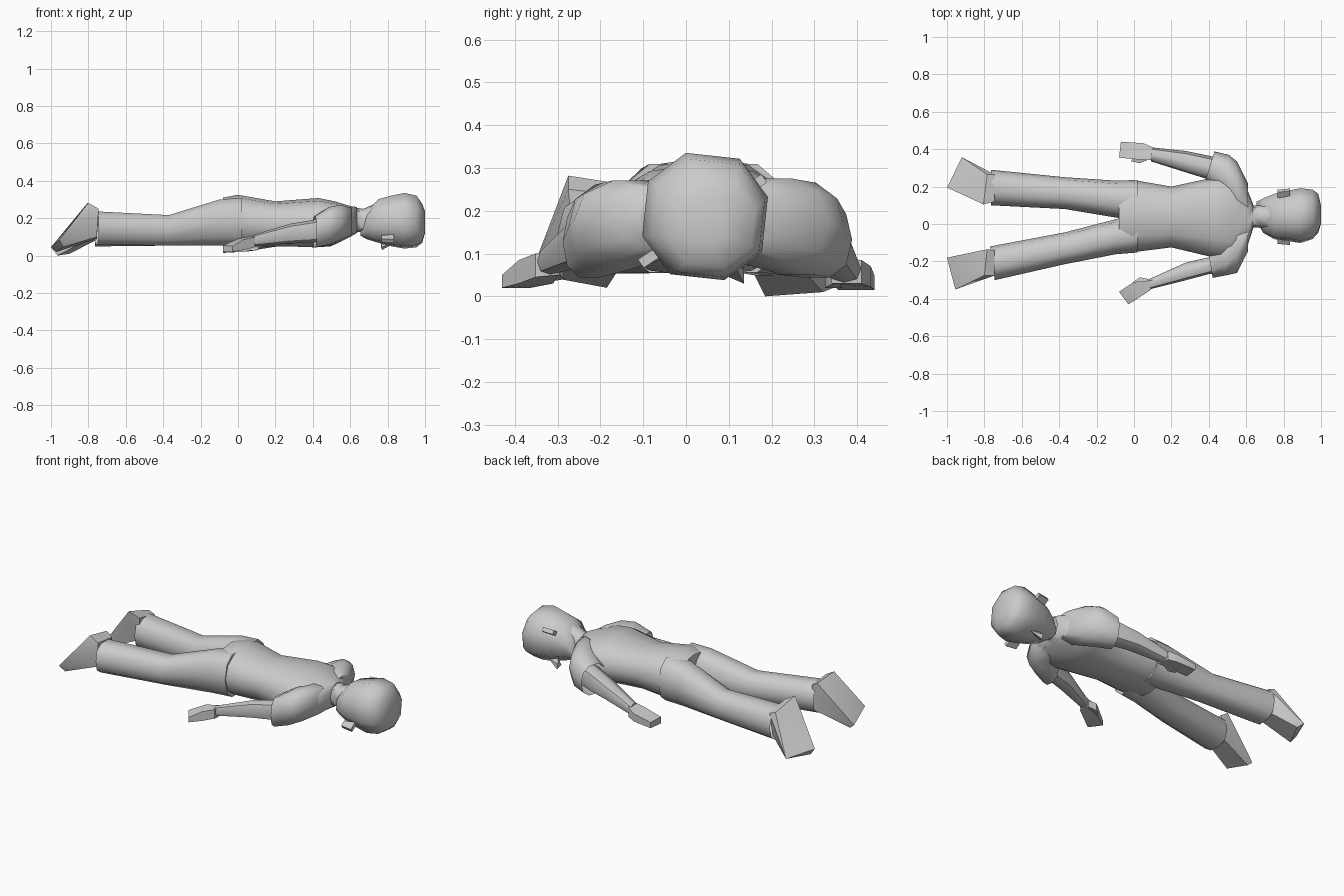
import bpy, bmesh, math


def finish(bm, name, angle=50):
    bmesh.ops.recalc_face_normals(bm, faces=bm.faces)
    mesh = bpy.data.meshes.new(name)
    bm.to_mesh(mesh)
    bm.free()
    ob = bpy.data.objects.new(name, mesh)
    bpy.context.collection.objects.link(ob)
    bpy.ops.object.select_all(action='DESELECT')
    ob.select_set(True)
    bpy.context.view_layer.objects.active = ob
    bpy.ops.object.shade_smooth_by_angle(angle=math.radians(angle))
    return ob


def loft(name, sections, sides=10, roll=0, caps=(True, True), power=0.85):
    """Skin rings along x. Section: x, y min, y max, z min, z max, optional skew."""
    bm = bmesh.new()
    rings = []
    for s in sections:
        x, y0, y1, z0, z1 = s[:5]
        skew = s[5] if len(s) > 5 else 0
        cy, cz = (y0 + y1) / 2, (z0 + z1) / 2
        ring = []
        for i in range(sides):
            a = 2 * math.pi * i / sides + roll
            c, d = math.cos(a), math.sin(a)
            dy = math.copysign(abs(c) ** power, c) * (y1 - y0) / 2
            dz = math.copysign(abs(d) ** power, d) * (z1 - z0) / 2
            ring.append(bm.verts.new((x + skew * dy, cy + dy, cz + dz)))
        rings.append(ring)
    for a, b in zip(rings, rings[1:]):
        for i in range(sides):
            j = (i + 1) % sides
            bm.faces.new((a[i], a[j], b[j], b[i]))
    if caps[0]:
        bm.faces.new(rings[0])
    if caps[1]:
        bm.faces.new(rings[-1])
    return finish(bm, name)


def hull(name, points, angle=35):
    bm = bmesh.new()
    for p in points:
        bm.verts.new(p)
    res = bmesh.ops.convex_hull(bm, input=bm.verts)
    loose = [v for v in bm.verts if not v.link_faces]
    bmesh.ops.delete(bm, geom=loose, context='VERTS')
    bmesh.ops.dissolve_limit(bm, angle_limit=math.radians(3), verts=bm.verts, edges=bm.edges)
    return finish(bm, name, angle)


# Torso, lying face down
loft("torso", [
    (0.635, -0.03, 0.11, 0.12, 0.26),
    (0.60, -0.14, 0.20, 0.10, 0.265),
    (0.52, -0.20, 0.27, 0.06, 0.29),
    (0.43, -0.18, 0.25, 0.045, 0.308),
    (0.20, -0.125, 0.20, 0.05, 0.29),
    (0.00, -0.15, 0.235, 0.045, 0.325),
    (-0.08, -0.155, 0.232, 0.05, 0.31)], sides=12)

# Trouser legs, open at the cuff
loft("trouser_leg_left", [
    (0.02, 0.02, 0.234, 0.05, 0.315),
    (-0.10, 0.035, 0.232, 0.05, 0.305),
    (-0.37, 0.08, 0.25, 0.05, 0.22),
    (-0.765, 0.10, 0.29, 0.045, 0.24)], caps=(True, False))
loft("trouser_leg_right", [
    (0.02, -0.152, 0.06, 0.05, 0.315),
    (-0.10, -0.162, 0.025, 0.05, 0.305),
    (-0.37, -0.215, -0.045, 0.05, 0.22),
    (-0.757, -0.30, -0.12, 0.055, 0.24, -0.14)], caps=(True, False))

# Sleeves, open at the cuff
loft("sleeve_left", [
    (0.61, 0.04, 0.215, 0.11, 0.262),
    (0.55, 0.05, 0.335, 0.07, 0.28),
    (0.49, 0.16, 0.37, 0.045, 0.27, 0.15),
    (0.405, 0.225, 0.388, 0.04, 0.225, 0.3)], caps=(True, False))
loft("sleeve_right", [
    (0.61, -0.145, 0.03, 0.11, 0.258),
    (0.55, -0.262, 0.03, 0.08, 0.275),
    (0.49, -0.275, -0.08, 0.055, 0.265),
    (0.41, -0.288, -0.165, 0.04, 0.215, -0.17)], caps=(True, False))

# Forearms
loft("forearm_left", [
    (0.50, 0.22, 0.34, 0.08, 0.22),
    (0.40, 0.238, 0.365, 0.065, 0.20),
    (0.28, 0.275, 0.39, 0.06, 0.165),
    (0.09, 0.335, 0.41, 0.03, 0.095)], sides=8)
loft("forearm_right", [
    (0.50, -0.26, -0.14, 0.08, 0.22),
    (0.40, -0.268, -0.178, 0.07, 0.19),
    (0.28, -0.30, -0.205, 0.065, 0.17),
    (0.08, -0.35, -0.295, 0.05, 0.11)], sides=8)


# Hands: plan outline with a bottom and top height at each corner
def hand(name, outline):
    hull(name, [(x, y, z) for x, y, z0, z1 in outline for z in (z0, z1)])


hand("hand_left", [(0.11, 0.34, 0.03, 0.09), (0.10, 0.41, 0.03, 0.085),
                   (0.05, 0.432, 0.022, 0.07), (-0.07, 0.44, 0.015, 0.05),
                   (-0.08, 0.355, 0.015, 0.055), (0.02, 0.345, 0.022, 0.075)])
hand("thumb_left", [(0.08, 0.345, 0.03, 0.07), (0.03, 0.325, 0.02, 0.055),
                    (-0.015, 0.335, 0.02, 0.05), (0.00, 0.365, 0.02, 0.06)])
hand("hand_right", [(0.10, -0.30, 0.05, 0.11), (0.09, -0.352, 0.045, 0.10),
                    (0.03, -0.39, 0.03, 0.085), (-0.03, -0.43, 0.02, 0.05),
                    (-0.08, -0.362, 0.02, 0.055), (0.00, -0.31, 0.03, 0.09)])
hand("thumb_right", [(0.08, -0.295, 0.05, 0.09), (0.03, -0.285, 0.04, 0.085),
                     (-0.01, -0.315, 0.035, 0.075), (0.02, -0.34, 0.04, 0.09)])

# Shoes: slanted sole, instep and ankle
hull("shoe_left", [
    (-0.785, 0.265, 0.235), (-0.805, 0.105, 0.282), (-1.0, 0.195, 0.045), (-0.92, 0.357, 0.025),
    (-0.965, 0.185, 0.0), (-0.90, 0.32, 0.01),
    (-0.745, 0.12, 0.25), (-0.745, 0.265, 0.22), (-0.755, 0.13, 0.11), (-0.755, 0.25, 0.085)])
hull("shoe_right", [
    (-0.80, -0.275, 0.282), (-0.785, -0.135, 0.26), (-1.0, -0.18, 0.045), (-0.955, -0.35, 0.085),
    (-0.97, -0.185, 0.02), (-0.935, -0.32, 0.045),
    (-0.745, -0.275, 0.25), (-0.745, -0.14, 0.235), (-0.755, -0.26, 0.10), (-0.755, -0.14, 0.09)])

# Neck and head
loft("neck", [
    (0.58, -0.06, 0.14, 0.11, 0.26),
    (0.64, -0.02, 0.10, 0.125, 0.255),
    (0.67, -0.02, 0.10, 0.125, 0.25),
    (0.76, -0.04, 0.13, 0.11, 0.29)], sides=8)
loft("head", [
    (0.655, 0.02, 0.12, 0.105, 0.16),
    (0.69, -0.05, 0.14, 0.085, 0.24),
    (0.75, -0.085, 0.165, 0.065, 0.305),
    (0.82, -0.095, 0.182, 0.045, 0.325),
    (0.89, -0.107, 0.196, 0.033, 0.34),
    (0.955, -0.085, 0.188, 0.04, 0.325),
    (0.985, -0.05, 0.165, 0.065, 0.28),
    (1.0, 0.00, 0.10, 0.12, 0.24)], sides=8, roll=math.radians(15), power=0.9)

# Nose on the turned face
hull("nose", [(0.765, 0.10, 0.045), (0.765, 0.135, 0.065), (0.77, 0.135, 0.03),
              (0.84, 0.115, 0.07), (0.78, 0.11, 0.09)])

# Ears, tilted with the turned head
for name, y, z in (("ear_left", 0.162, 0.262), ("ear_right", -0.085, 0.09)):
    pts = []
    for dx, w in ((-0.034, 0.7), (0.034, 1.0)):
        for u in (-0.025, 0.025):
            for v in (-0.012, 0.012):
                pts.append((0.80 + dx, y + 0.83 * u * w + 0.55 * v, z + 0.55 * u * w - 0.83 * v))
    hull(name, pts)
